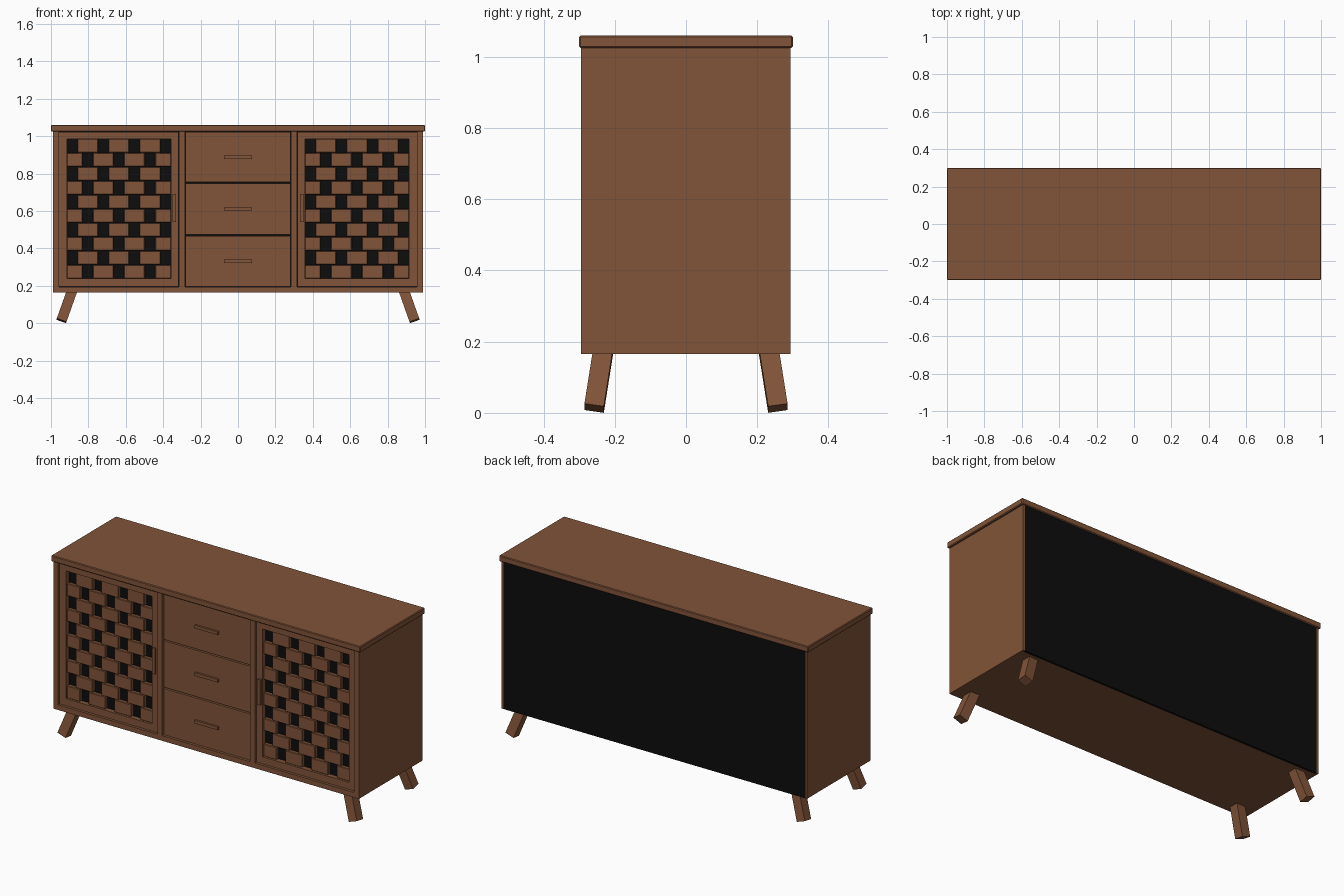
import bpy
from math import radians
from mathutils import Matrix, Vector

if "Cube" in bpy.data.objects:
    bpy.data.objects.remove(bpy.data.objects["Cube"])


def material(name, colour):
    m = bpy.data.materials.new(name)
    m.use_nodes = True
    m.diffuse_color = colour
    bsdf = m.node_tree.nodes["Principled BSDF"]
    bsdf.inputs["Base Color"].default_value = colour
    bsdf.inputs["Roughness"].default_value = 0.7
    return m


wood = material("walnut wood", (0.22, 0.088, 0.04, 1))
black = material("black panel", (0.004, 0.004, 0.004, 1))


def box(name, x, y, z, mat=wood, bevel=0):
    """Box spanning the given (low, high) ranges, with an optional bevel."""
    spans = (x, y, z)
    size = [hi - lo for lo, hi in spans]
    bpy.ops.mesh.primitive_cube_add(size=1)
    ob = bpy.context.object
    ob.name = name
    ob.data.transform(Matrix.Diagonal((*size, 1)))
    ob.location = [(lo + hi) / 2 for lo, hi in spans]
    ob.data.materials.append(mat)
    if bevel:
        mod = ob.modifiers.new("Bevel", "BEVEL")
        mod.width = bevel
        mod.segments = 1
    return ob


FRONT, BACK = -0.295, 0.293
FACE = FRONT + 0.012          # front plane of doors and drawers
LOW, HIGH = 0.195, 1.022      # door opening
BASE, TOP = 0.165, 1.025

# Carcass
box("top_board", (-1, 1), (-0.3, 0.3), (TOP, 1.06), bevel=0.004)
box("bottom_board", (-0.96, 0.96), (FRONT, 0.28), (BASE, LOW))
box("inner_core", (-0.95, 0.95), (-0.255, 0.27), (LOW, TOP), black)
box("back_panel", (-0.977, 0.977), (0.28, BACK), (BASE, TOP), black)

for side, s in (("right", -1), ("left", 1)):
    def span(a, b):
        return tuple(sorted((s * a, s * b)))

    box(side + "_side_panel", span(0.958, 0.988), (FRONT, 0.28), (BASE, TOP))
    box(side + "_side_back_edge", span(0.977, 0.988), (0.28, BACK), (BASE, TOP))
    box(side + "_divider", span(0.284, 0.315), (FRONT, -0.25), (LOW, TOP))

    # Door frame
    depth = (FACE, -0.25)
    box(side + "_door_inner_stile", span(0.317, 0.358), depth, (LOW + 0.002, HIGH))
    box(side + "_door_outer_stile", span(0.915, 0.956), depth, (LOW + 0.002, HIGH))
    box(side + "_door_bottom_rail", span(0.358, 0.915), depth, (LOW + 0.002, 0.238))
    box(side + "_door_top_rail", span(0.358, 0.915), depth, (0.985, HIGH))
    box(side + "_door_handle", span(0.331, 0.349), (FRONT, FACE), (0.54, 0.69))

    # Woven door infill: staggered slats over the dark core
    x0, x1 = span(0.358, 0.915)
    rows, pitch, slat = 10, 0.1665, 0.111
    row_h = (0.985 - 0.238) / rows
    for r in range(rows):
        z1 = 0.985 - r * row_h
        start = x0 + 0.056 - (r % 2) * pitch / 2
        for c in range(4):
            a = max(x0, start + c * pitch)
            b = min(x1, start + c * pitch + slat)
            if b - a > 0.02:
                box(f"{side}_weave_slat_{r}_{c}", (a, b), (FACE + 0.008, -0.25),
                    (z1 - row_h + 0.001, z1 - 0.001), bevel=0.003)

# Drawers with bar handles
edges = [LOW + 0.002, 0.471, 0.75, HIGH]
for i in range(3):
    z0, z1 = edges[i] + (0.004 if i else 0), edges[i + 1] - (0.004 if i < 2 else 0)
    box(f"drawer_{i + 1}", (-0.282, 0.282), (FACE, -0.25), (z0, z1))
    mid = (z0 + z1) / 2
    box(f"drawer_handle_{i + 1}", (-0.075, 0.075), (FRONT, FACE),
        (mid - 0.009, mid + 0.009))

# Splayed square legs
tilt = Matrix.Rotation(radians(19.5), 4, "Y") @ Matrix.Rotation(radians(-8.5), 4, "X")
for sx, xname in ((-1, "right"), (1, "left")):
    for sy, yname in ((-1, "front"), (1, "back")):
        w = 0.0275
        leg = box(f"{yname}_{xname}_leg", (-w, w), (-w, w), (0, 0.175))
        leg.location = (0, 0, 0)
        mirror = Matrix.Diagonal((-sx, -sy, 1, 1))
        foot = Matrix.Translation(Vector((sx * 0.944, sy * 0.258, 0.0133)))
        leg.data.transform(Matrix.Translation((0, 0, 0.0875)))
        leg.data.transform(foot @ mirror @ tilt)
        if sx * sy < 0:
            leg.data.flip_normals()
